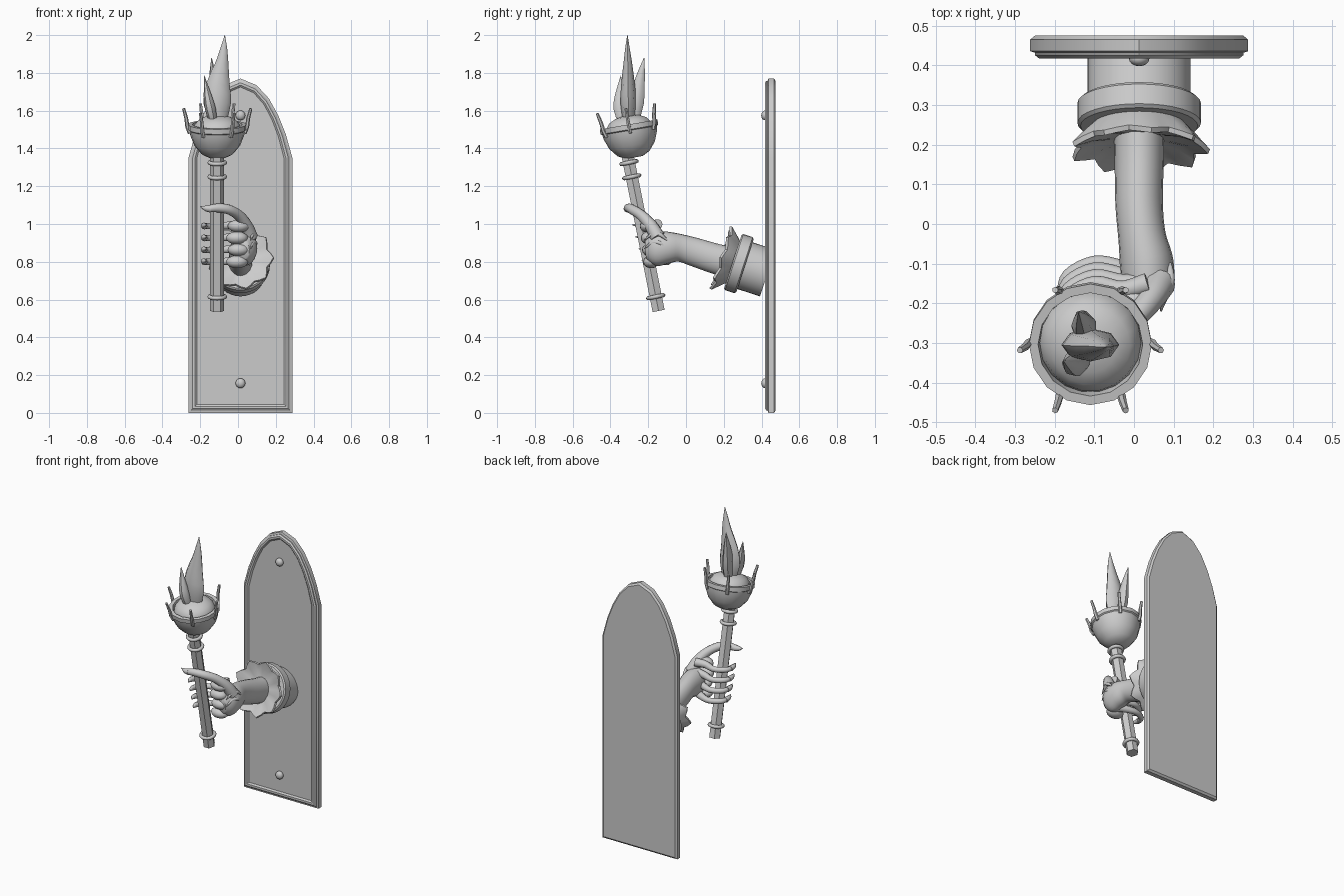
import bpy, bmesh, math
from mathutils import Vector, Matrix

if "Cube" in bpy.data.objects:
    bpy.data.objects.remove(bpy.data.objects["Cube"])

stone = bpy.data.materials.new("plain grey")
stone.diffuse_color = (0.6, 0.6, 0.6, 1)
stone.use_nodes = True
stone.node_tree.nodes["Principled BSDF"].inputs["Base Color"].default_value = stone.diffuse_color
CX = 0.013                                    # centre line of plaque and sleeve


def finish(name, bm, smooth=True, angle=40):
    bmesh.ops.recalc_face_normals(bm, faces=bm.faces)
    me = bpy.data.meshes.new(name)
    bm.to_mesh(me)
    bm.free()
    ob = bpy.data.objects.new(name, me)
    bpy.context.collection.objects.link(ob)
    me.materials.append(stone)
    if smooth:
        bpy.ops.object.select_all(action='DESELECT')
        ob.select_set(True)
        bpy.context.view_layer.objects.active = ob
        bpy.ops.object.shade_smooth_by_angle(angle=math.radians(angle))
    return ob


def frame(origin, axis):
    """Matrix with local z along axis and local x along world x."""
    z = Vector(axis).normalized()
    y = z.cross(Vector((1, 0, 0))).normalized()
    m = Matrix((y.cross(z), y, z)).transposed().to_4x4()
    m.translation = Vector(origin)
    return m


def skin(bm, rings, closed=False):
    n = len(rings[0])
    vs = [[bm.verts.new(p) for p in r] for r in rings]
    last = len(vs) if closed else len(vs) - 1
    for i in range(last):
        a, b = vs[i], vs[(i + 1) % len(vs)]
        for j in range(n):
            bm.faces.new((a[j], a[(j + 1) % n], b[(j + 1) % n], b[j]))
    if not closed:
        bm.faces.new(vs[0])
        bm.faces.new(vs[-1])


def lathe(name, mat, profile, n=32, closed=False, smooth=True, angle=40):
    bm = bmesh.new()
    skin(bm, [[mat @ Vector((r * math.cos(2 * math.pi * k / n),
                             r * math.sin(2 * math.pi * k / n), h))
               for k in range(n)] for r, h in profile], closed)
    return finish(name, bm, smooth, angle)


def tube(name, pts, radii, n=10, sub=4, up=(0, 0, 1), smooth=True):
    """Swept tube through smooth points; radii are (side, up) pairs."""
    P = [Vector(p) for p in pts]
    R = [Vector(r) if isinstance(r, tuple) else Vector((r, r)) for r in radii]

    def spline(A, i, t):
        a, b, c, d = A[max(i - 1, 0)], A[i], A[i + 1], A[min(i + 2, len(A) - 1)]
        return 0.5 * (2 * b + (c - a) * t + (2 * a - 5 * b + 4 * c - d) * t * t
                      + (3 * b - a - 3 * c + d) * t ** 3)
    path, rad = [], []
    for i in range(len(P) - 1):
        for s in range(sub):
            path.append(spline(P, i, s / sub))
            rad.append(spline(R, i, s / sub))
    path.append(P[-1])
    rad.append(R[-1])
    rings = []
    for i, p in enumerate(path):
        t = (path[min(i + 1, len(path) - 1)] - path[max(i - 1, 0)]).normalized()
        side = t.cross(Vector(up)).normalized()
        u = side.cross(t)
        rings.append([p + side * rad[i].x * math.cos(2 * math.pi * k / n)
                      + u * rad[i].y * math.sin(2 * math.pi * k / n) for k in range(n)])
    bm = bmesh.new()
    skin(bm, rings)
    return finish(name, bm, smooth, 50)


def ball(name, loc, scale, n=16):
    bm = bmesh.new()
    bmesh.ops.create_uvsphere(bm, u_segments=n, v_segments=n // 2, radius=1,
                              matrix=Matrix.Translation(loc) @ Matrix.Diagonal((*scale, 1)))
    return finish(name, bm, True, 60)


# Plaque: pointed-arch board, front lip with recessed panel
ARCH = [(0.275, 1.35), (0.24, 1.475), (0.20, 1.575), (0.15, 1.665), (0.085, 1.735)]


def outline(inset, y):
    k = 1 - inset / 0.275
    half = [(0.275 * k, inset)] + [(x * k, 1.35 + (z - 1.35) * (1 - inset / 0.42)) for x, z in ARCH]
    pts = half + [(0, 1.77 - inset)] + [(-x, z) for x, z in reversed(half)]
    return [Vector((CX + x, y, z)) for x, z in pts]


bm = bmesh.new()
skin(bm, [outline(i, y) for i, y in
          [(0.012, 0.475), (0.0, 0.465), (0.0, 0.436), (0.012, 0.432), (0.012, 0.426),
           (0.022, 0.418), (0.035, 0.418), (0.045, 0.426)]])
finish("plaque", bm, True, 30)
for z in (0.157, 1.575):
    ball("rivet", (CX, 0.418, z), (0.026, 0.02, 0.026))

# Sleeve, cuff ring and pleated ruffle, tilted upward towards the front
SL = frame((CX, 0.28, 0.79), (0, -0.95, 0.31))
lathe("sleeve", SL, [(0.13, -0.16), (0.13, 0.0)])
lathe("cuff_ring", SL, [(0.12, -0.034), (0.147, -0.034), (0.156, -0.026), (0.156, 0.026),
                        (0.148, 0.034), (0.10, 0.034)])
bm = bmesh.new()
N = 36


def pleats(r, h, wave, lift):
    ring = []
    for k in range(N):
        a, s = 2 * math.pi * k / N, (1, 0, -1, 0)[k % 4] if N % 4 == 0 else 0
        rr = r + wave * s
        ring.append(SL @ Vector((rr * math.cos(a), rr * math.sin(a), h + lift * s)))
    return ring


skin(bm, [pleats(0.115, 0.03, 0, 0), pleats(0.145, 0.062, 0.008, 0.006),
          pleats(0.165, 0.088, 0.014, 0.008), pleats(0.16, 0.1, 0.014, 0.008),
          pleats(0.12, 0.082, 0.005, 0.006), pleats(0.06, 0.07, 0, 0)])
finish("ruffle", bm, True, 25)

# Forearm and back of the hand
tube("forearm", [(CX, 0.26, 0.79), (CX, 0.16, 0.815), (CX, 0.05, 0.85), (0.02, -0.03, 0.873),
                 (0.032, -0.10, 0.875), (0.035, -0.165, 0.868), (0.03, -0.212, 0.865)],
     [(0.064, 0.084), (0.062, 0.08), (0.06, 0.076), (0.06, 0.073),
      (0.068, 0.085), (0.062, 0.09), (0.03, 0.05)], n=20)

# Torch shaft, leaning forward
SLOPE = -0.2


def shaft_y(z):
    return -0.145 + SLOPE * (z - 0.54)


AX = (0, SLOPE, 1)
LEN = math.hypot(1, SLOPE)
ROD = frame((-0.11, -0.145, 0.54), AX)
lathe("torch_shaft", ROD, [(0.037, 0), (0.037, 0.86)], n=6, smooth=False)
for z in (0.615, 1.25, 1.325):
    ring = frame((-0.11, shaft_y(z), z), AX)
    lathe("shaft_ring", ring, [(0.041 + 0.011 * math.cos(a * math.pi / 4),
                                0.011 * math.sin(a * math.pi / 4)) for a in range(8)],
          n=20, closed=True, angle=60)

# Four fingers reaching behind the shaft, each with a claw and a knuckle
for i in range(4):
    z = 0.80 + 0.063 * i
    o = -0.017 * i
    tube("finger", [(0.035, -0.15, z + 0.01), (-0.03, -0.115 + o, z + 0.005),
                    (-0.10, -0.098 + o, z), (-0.165, -0.13 + o, z), (-0.182, -0.175 + o, z)],
         [0.027, 0.023, 0.018, 0.017, 0.013], n=10)
    tube("claw", [(-0.178, -0.16 + o, z), (-0.18, -0.195 + o, z + 0.004), (-0.165, -0.235 + o, z + 0.006)],
         [0.018, 0.014, 0.001], n=8)
    ball("knuckle", (-0.005 + 0.008 * (i % 2), -0.185 - 0.006 * i, z), (0.058, 0.042, 0.034))

# Thumb crossing in front of the shaft, with its claw
tube("thumb", [(0.065, -0.15, 0.93), (0.045, -0.185, 0.99), (0.005, -0.235, 1.045), (-0.05, -0.285, 1.077),
               (-0.11, -0.305, 1.085), (-0.155, -0.31, 1.08)],
     [0.04, 0.034, 0.028, 0.026, 0.023, 0.018], n=12)
tube("thumb_claw", [(-0.145, -0.31, 1.081), (-0.17, -0.312, 1.083), (-0.2, -0.31, 1.092)],
     [0.021, 0.015, 0.002], n=8)
# Small curved spurs on the outer side of the hand
for dz in (0.0, 0.045):
    tube("hand_spur", [(0.09, -0.10, 0.87 + dz), (0.092, -0.14, 0.90 + dz),
                       (0.078, -0.18, 0.90 + dz), (0.068, -0.22, 0.87 + dz)],
         [0.005, 0.011, 0.010, 0.002], n=8)

# Bowl with open rim, ember mound and six prongs
BW = frame((-0.11, -0.302, 1.515), (0, -0.17, 1))
lathe("bowl", BW, [(0.045, -0.165), (0.085, -0.145), (0.122, -0.10), (0.143, -0.045), (0.147, -0.02),
                   (0.155, -0.015), (0.155, 0.012), (0.132, 0.012), (0.128, -0.03), (0.05, -0.06)],
      n=16, angle=30)
lathe("embers", BW, [(0.128, -0.02), (0.12, 0.01), (0.1, 0.035), (0.065, 0.052), (0.02, 0.06)], n=18)
for k in range(6):
    a = math.radians(60 * k)
    d = Vector((math.cos(a), math.sin(a), 0))
    tube("prong", [BW @ (d * r + Vector((0, 0, h))) for r, h in
                   [(0.145, -0.035), (0.158, 0.0), (0.164, 0.045), (0.178, 0.098)]],
         [0.011, 0.011, 0.010, 0.008], n=6, sub=1, up=(0.1, 0.13, 0) if k % 3 else (0, 1, 0))

# Flames: a tall centre tongue and two smaller ones
tube("flame_centre", [(-0.105, -0.302, 1.54), (-0.11, -0.305, 1.64), (-0.105, -0.307, 1.74),
                      (-0.085, -0.308, 1.85), (-0.075, -0.31, 1.93), (-0.07, -0.31, 2.0)],
     [(0.045, 0.03), (0.073, 0.042), (0.062, 0.036), (0.035, 0.023), (0.018, 0.012), (0.001, 0.001)],
     n=8, sub=2, up=(0, 1, 0))
tube("flame_back", [(-0.12, -0.275, 1.54), (-0.125, -0.262, 1.64), (-0.13, -0.25, 1.73),
                    (-0.135, -0.235, 1.81), (-0.14, -0.222, 1.88)],
     [(0.025, 0.025), (0.032, 0.04), (0.026, 0.032), (0.015, 0.018), (0.001, 0.001)],
     n=7, sub=2, up=(0, 1, 0))
tube("flame_left", [(-0.13, -0.335, 1.54), (-0.145, -0.35, 1.61), (-0.16, -0.352, 1.68),
                    (-0.178, -0.345, 1.785)],
     [(0.022, 0.025), (0.03, 0.035), (0.022, 0.025), (0.001, 0.001)],
     n=7, sub=2, up=(0, 1, 0))
